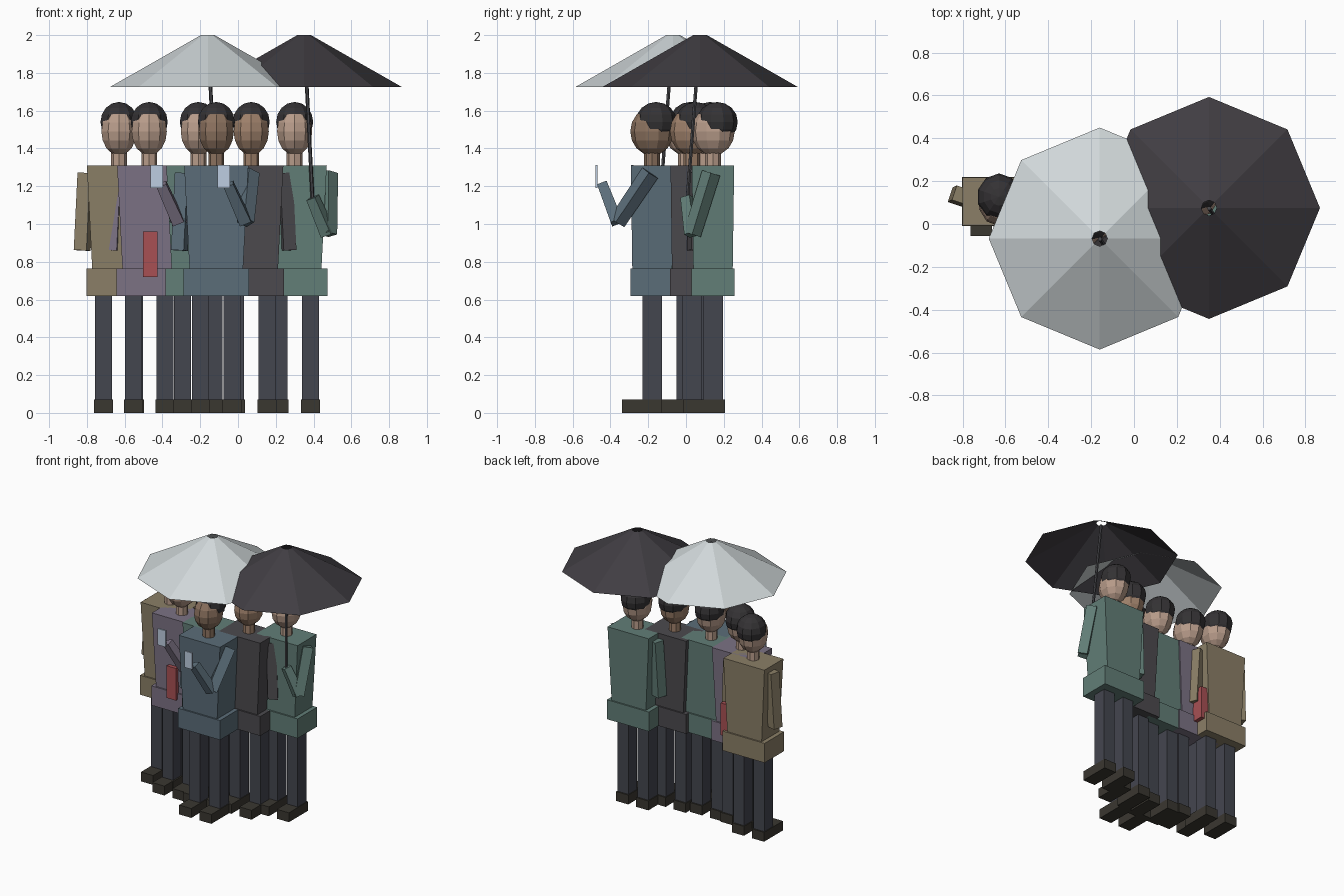
import bpy, bmesh
from mathutils import Vector, Matrix

if "Cube" in bpy.data.objects:
    bpy.data.objects.remove(bpy.data.objects["Cube"])


def material(name, r, g, b):
    m = bpy.data.materials.new(name)
    lin = [(c / 255 / 12.92) if c < 11 else ((c / 255 + 0.055) / 1.055) ** 2.4 for c in (r, g, b)]
    m.diffuse_color = (*lin, 1)
    m.use_nodes = True
    m.node_tree.nodes["Principled BSDF"].inputs["Base Color"].default_value = m.diffuse_color
    return m


def finish(name, bm, mat):
    me = bpy.data.meshes.new(name)
    bm.to_mesh(me)
    bm.free()
    me.materials.append(mat)
    ob = bpy.data.objects.new(name, me)
    bpy.context.collection.objects.link(ob)
    return ob


def box(name, lo, hi, mat, taper=(1, 1)):
    """Box between two corners; taper scales the bottom face in x and y."""
    lo, hi = Vector(lo), Vector(hi)
    mid, size = (lo + hi) / 2, hi - lo
    bm = bmesh.new()
    bmesh.ops.create_cube(bm, size=1)
    for v in bm.verts:
        t = taper if v.co.z < 0 else (1, 1)
        v.co = mid + Vector((v.co.x * size.x * t[0], v.co.y * size.y * t[1], v.co.z * size.z))
    return finish(name, bm, mat)


def rod(name, a, b, r1, r2, sides, mat, caps=True):
    """Straight prism or cone from point a to point b."""
    a, b = Vector(a), Vector(b)
    d = b - a
    rot = d.to_track_quat('Z', 'Y').to_matrix().to_4x4()
    bm = bmesh.new()
    bmesh.ops.create_cone(bm, cap_ends=caps, segments=sides, radius1=r1, radius2=r2,
                          depth=d.length, matrix=Matrix.Translation((a + b) / 2) @ rot)
    return finish(name, bm, mat)


def ball(name, c, r, segs, rings, mat):
    bm = bmesh.new()
    bmesh.ops.create_uvsphere(bm, u_segments=segs, v_segments=rings, radius=1)
    for v in bm.verts:
        v.co = Vector(c) + Vector((v.co.x * r[0], v.co.y * r[1], v.co.z * r[2]))
    return finish(name, bm, mat)


TAN = material("tan_cloth", 139, 127, 103)
PURPLE = material("purple_cloth", 124, 114, 132)
GREEN = material("green_cloth", 98, 126, 119)
BLUE = material("blue_cloth", 91, 109, 121)
BLACK = material("black_cloth", 76, 74, 78)
TROUSERS = material("trousers", 68, 70, 79)
SHOES = material("shoes", 58, 55, 48)
HAIR = material("hair", 52, 50, 52)
SKIN_A = material("skin_light", 184, 156, 138)
SKIN_B = material("skin_mid", 158, 128, 106)
SKIN_C = material("skin_deep", 140, 114, 95)
PALE = material("pale_canopy", 208, 215, 217)
DARK = material("dark_canopy", 64, 61, 66)
METAL = material("pole_metal", 72, 72, 76)
SCREEN = material("phone_case", 190, 206, 226)
RED = material("red_bag", 168, 80, 84)

# x, y, coat, skin, what the left arm does, canopy
PEOPLE = [
    (-0.63, 0.105, TAN, SKIN_A, "hang", None),
    (-0.47, 0.01, PURPLE, SKIN_A, "phone", None),
    (-0.21, 0.00, GREEN, SKIN_A, "umbrella", PALE),
    (-0.115, -0.18, BLUE, SKIN_C, "phone", None),
    (0.07, 0.03, BLACK, SKIN_B, "hang", None),
    (0.30, 0.143, GREEN, SKIN_A, "umbrella", DARK),
]

for i, (px, py, coat, skin, pose, canopy) in enumerate(PEOPLE, 1):
    tag = f"person_{i}_"

    def at(x, y, z):
        return (px + x, py + y, z)

    # legs and shoes
    for side, s in (("right", -1), ("left", 1)):
        x = 0.083 * s
        box(f"{tag}{side}_leg", at(x - 0.045, -0.05, 0.05), at(x + 0.045, 0.053, 0.64), TROUSERS)
        box(f"{tag}{side}_shoe", at(x - 0.05, -0.16, 0), at(x + 0.05, 0.063, 0.07), SHOES)

    # coat
    box(tag + "coat_hem", at(-0.173, -0.115, 0.62), at(0.173, 0.115, 0.765), coat)
    box(tag + "torso", at(-0.17, -0.112, 0.75), at(0.17, 0.112, 1.31), coat, (0.83, 0.93))

    # neck, head and hair
    rod(tag + "neck", at(0, 0, 1.29), at(0, 0, 1.41), 0.042, 0.042, 8, skin)
    ball(tag + "head", at(0, 0, 1.49), (0.098, 0.115, 0.127), 10, 8, skin)
    ball(tag + "hair", at(0, 0.022, 1.54), (0.103, 0.109, 0.106), 10, 8, HAIR)

    # arms
    rod(tag + "right_arm", at(-0.175, 0.03, 1.27), at(-0.195, 0.02, 0.86), 0.05, 0.05, 4, coat)
    if pose == "hang":
        rod(tag + "left_arm", at(0.175, 0.03, 1.27), at(0.195, 0.02, 0.86), 0.05, 0.05, 4, coat)
        continue
    shoulder = at(0.18, -0.01, 1.27)
    if pose == "phone":
        elbow, hand = at(0.155, -0.185, 1.01), at(0.065, -0.262, 1.21)
    else:
        elbow, hand = at(0.178, -0.11, 0.945), at(0.095, -0.137, 1.14)
    rod(tag + "left_upper_arm", shoulder, elbow, 0.05, 0.047, 4, coat)
    rod(tag + "left_forearm", elbow, hand, 0.045, 0.038, 4, coat)

    if pose == "phone":
        box(tag + "phone", at(0.007, -0.3, 1.19), at(0.072, -0.288, 1.312), SCREEN)
    else:
        # umbrella: open eight-sided canopy and leaning pole
        rod(tag + "umbrella_canopy", at(0.05, -0.068, 1.725), at(0.05, -0.068, 2.0),
            0.518, 0.036, 8, canopy, caps=False)
        rod(tag + "umbrella_pole", at(0.095, -0.137, 1.12), at(0.051, -0.07, 1.985),
            0.01, 0.01, 6, METAL)

# bag hanging between the two people on the left
box("red_bag", (-0.502, -0.125, 0.72), (-0.427, 0.2, 0.96), RED)
